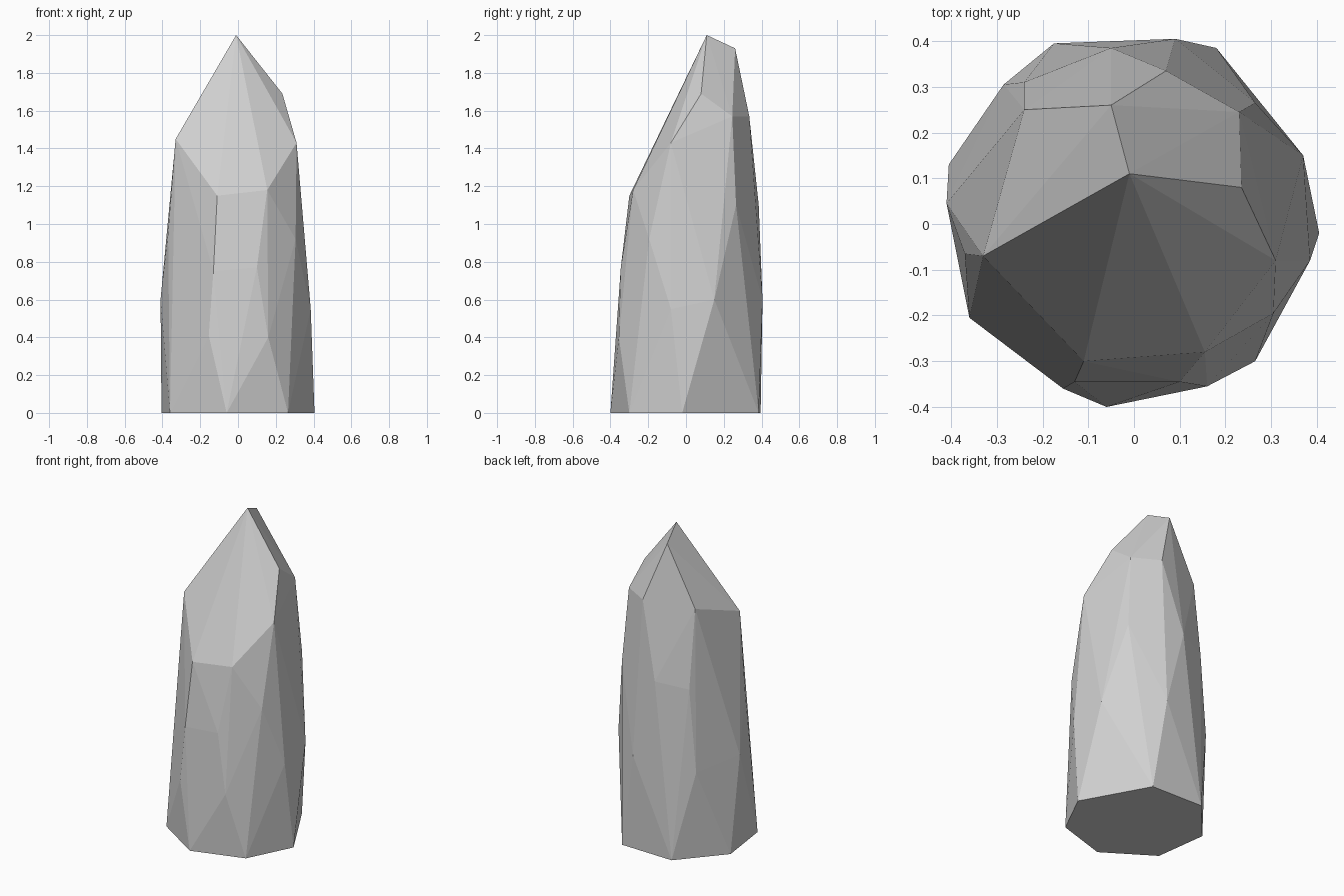
import bpy
import bmesh

cube = bpy.data.objects.get("Cube")
if cube:
    bpy.data.objects.remove(cube, do_unlink=True)

# Corner points of the crystal, level by level
base = [(-.36, -.205, 0), (-.06, -.4, 0), (.265, -.3, 0), (.405, -.02, 0),
        (.18, .385, 0), (-.175, .395, 0), (-.405, .13, 0)]
lower = [(-.155, -.36, .41), (.16, -.355, .4), (.385, -.08, .55), (.37, .15, .6),
         (.09, .405, .6), (-.285, .305, .55), (-.41, .045, .6)]
middle = [(-.13, -.345, .75), (.1, -.345, .77), (.305, -.195, .92),
          (.265, .265, 1.1), (-.05, .385, 1.1), (-.24, .31, 1.07), (-.37, -.065, .95)]
shoulder = [(-.11, -.3, 1.15), (.155, -.28, 1.18), (.31, -.08, 1.43),
            (.23, .245, 1.57), (.07, .335, 1.57), (-.24, .25, 1.56), (-.33, -.07, 1.45)]
tip = [(.235, .08, 1.69), (-.05, .26, 1.93), (-.01, .11, 2)]

# Wrap the points in a faceted skin
bm = bmesh.new()
for point in base + lower + middle + shoulder + tip:
    bm.verts.new(point)
bmesh.ops.convex_hull(bm, input=bm.verts[:])
loose = [v for v in bm.verts if not v.link_faces]
bmesh.ops.delete(bm, geom=loose, context='VERTS')
bmesh.ops.recalc_face_normals(bm, faces=bm.faces[:])
mesh = bpy.data.meshes.new("crystal_rock")
bm.to_mesh(mesh)
bm.free()

crystal = bpy.data.objects.new("crystal_rock", mesh)
bpy.context.collection.objects.link(crystal)

# Plain grey stone
stone = bpy.data.materials.new("grey_stone")
stone.use_nodes = True
colour = (.63, .63, .63, 1)
stone.diffuse_color = colour
stone.node_tree.nodes["Principled BSDF"].inputs["Base Color"].default_value = colour
mesh.materials.append(stone)
